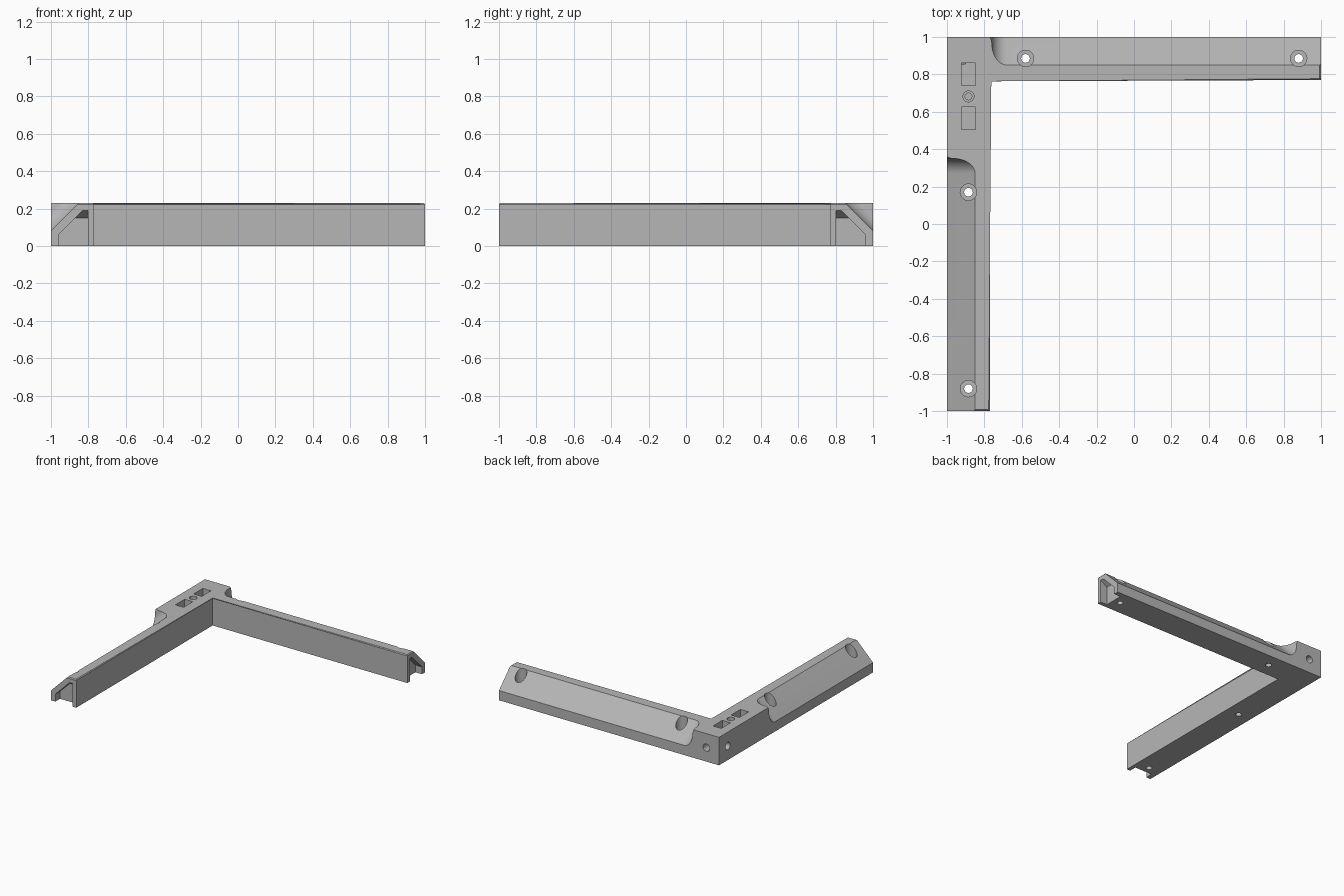
import bpy, bmesh, math
from mathutils import Vector, Matrix

if "Cube" in bpy.data.objects:
    bpy.data.objects.remove(bpy.data.objects["Cube"])

HEIGHT, INNER, RIM = 0.23, 0.77, 0.85
AXIS = 0.885            # line of the screw holes
SHIFT = 0.41            # how much longer the second arm's bevelled part is

grey = bpy.data.materials.new("plain_grey")
grey.diffuse_color = (0.47, 0.47, 0.47, 1)
grey.use_nodes = True
grey.node_tree.nodes["Principled BSDF"].inputs["Base Color"].default_value = (0.47, 0.47, 0.47, 1)


def new_object(name, bm):
    bmesh.ops.recalc_face_normals(bm, faces=bm.faces)
    mesh = bpy.data.meshes.new(name)
    bm.to_mesh(mesh)
    bm.free()
    obj = bpy.data.objects.new(name, mesh)
    bpy.context.collection.objects.link(obj)
    mesh.materials.append(grey)
    return obj


def loft(first, second):
    """Solid between two matching outlines."""
    bm = bmesh.new()
    a = [bm.verts.new(p) for p in first]
    b = [bm.verts.new(p) for p in second]
    bm.faces.new(a)
    bm.faces.new(b)
    for i in range(len(a)):
        j = (i + 1) % len(a)
        bm.faces.new((a[i], a[j], b[j], b[i]))
    return bm


def cylinder(start, end, radius):
    start, end = Vector(start), Vector(end)
    bm = bmesh.new()
    axis = end - start
    turn = axis.to_track_quat('Z', 'Y').to_matrix().to_4x4()
    bmesh.ops.create_cone(bm, cap_ends=True, segments=32, radius1=radius, radius2=radius,
                          depth=axis.length,
                          matrix=Matrix.Translation((start + end) / 2) @ turn)
    return bm


def box(low, high):
    (x0, y0, z0), (x1, y1, z1) = low, high
    ring = [(x0, y0), (x1, y0), (x1, y1), (x0, y1)]
    return loft([(x, y, z0) for x, y in ring], [(x, y, z1) for x, y in ring])


# L-shaped body with a fine chamfer on inner and end top edges
outline = [(-1, -1), (-INNER, -1), (-INNER, INNER), (1, INNER), (1, 1), (-1, 1)]
bm = loft([(x, y, 0) for x, y in outline], [(x, y, HEIGHT) for x, y in outline])


def chamfered(edge):
    pts = [v.co for v in edge.verts]
    if any(p.z < HEIGHT - 0.001 for p in pts):
        return False
    inside = all(p.x > -0.8 and p.y < 0.8 for p in pts)
    return inside or all(p.y < -0.99 for p in pts) or all(p.x > 0.99 for p in pts)


bmesh.ops.bevel(bm, geom=[e for e in bm.edges if chamfered(e)], offset=0.007,
                segments=1, affect='EDGES')
body = new_object("corner_bracket", bm)


def cut(bm):
    cutter = new_object("cutter", bm)
    cutter.hide_render = True
    mod = body.modifiers.new("cut", 'BOOLEAN')
    mod.operation, mod.solver, mod.object = 'DIFFERENCE', 'EXACT', cutter
    bpy.context.view_layer.objects.active = body
    bpy.ops.object.modifier_apply(modifier=mod.name)
    bpy.data.objects.remove(cutter)


# Side arm runs along -y; the back arm is its mirror image along +x
def side_arm(p):
    return Vector(p)


def back_arm(p):
    return Vector((-p[1], -p[0], p[2]))


# Sloped outer face, sweeping up into the corner block with a fillet
def slope_cutter(place, stop):
    r, lip = 0.08, 0.035
    profile = [(-1.2, 0)]
    for i in range(13):
        a = math.radians(90 * i / 12)
        profile.append((stop - r + r * math.sin(a), r - r * math.cos(a)))
    for i in range(1, 7):
        a = math.radians(90 * i / 6)
        profile.append((stop + lip * (1 - math.cos(a)), r + lip * math.sin(a)))
    profile += [(stop + lip, 0.3), (-1.2, 0.3)]
    k = math.sqrt(0.5)

    def ring(t):
        return [place((-RIM - k * (t + h), s, HEIGHT + k * (h - t))) for s, h in profile]
    return loft(ring(-0.4), ring(0.4))


# Open socket in the arm's end, with a ceiling that drops inwards
def socket_cutter(place):
    def ring(y, top):
        pts = [(-0.96, -0.05), (-0.96, 0.06), (top - 1.02, top), (-0.802, top), (-0.802, -0.05)]
        return [place((x, y, z)) for x, z in pts]
    return loft(ring(-1.03, 0.21), ring(-0.94, 0.15))


for place, offset in ((side_arm, 0), (back_arm, SHIFT)):
    cut(slope_cutter(place, 0.35 + offset))
    cut(socket_cutter(place))
    # Counterbored screw holes
    for y in (-0.88, 0.17 + offset):
        cut(cylinder(place((-AXIS, y, 0.1)), place((-AXIS, y, 0.4)), 0.044))
        cut(cylinder(place((-AXIS, y, -0.1)), place((-AXIS, y, 0.2)), 0.023))
    # Blind hole in the outer face beside the corner
    cut(cylinder(place((-1.1, AXIS, 0.115)), place((-0.9, AXIS, 0.115)), 0.03))

# Two rectangular pockets and a stepped hole in the corner block's top
for y in (0.565, 0.8):
    cut(box((-0.922, y - 0.06, 0.12), (-0.848, y + 0.06, 0.3)))
cut(cylinder((-AXIS, 0.682, 0.2), (-AXIS, 0.682, 0.3), 0.029))
cut(cylinder((-AXIS, 0.682, 0.08), (-AXIS, 0.682, 0.25), 0.018))

bpy.ops.object.select_all(action='DESELECT')
body.select_set(True)
bpy.context.view_layer.objects.active = body
bpy.ops.object.shade_smooth_by_angle(angle=math.radians(25))
